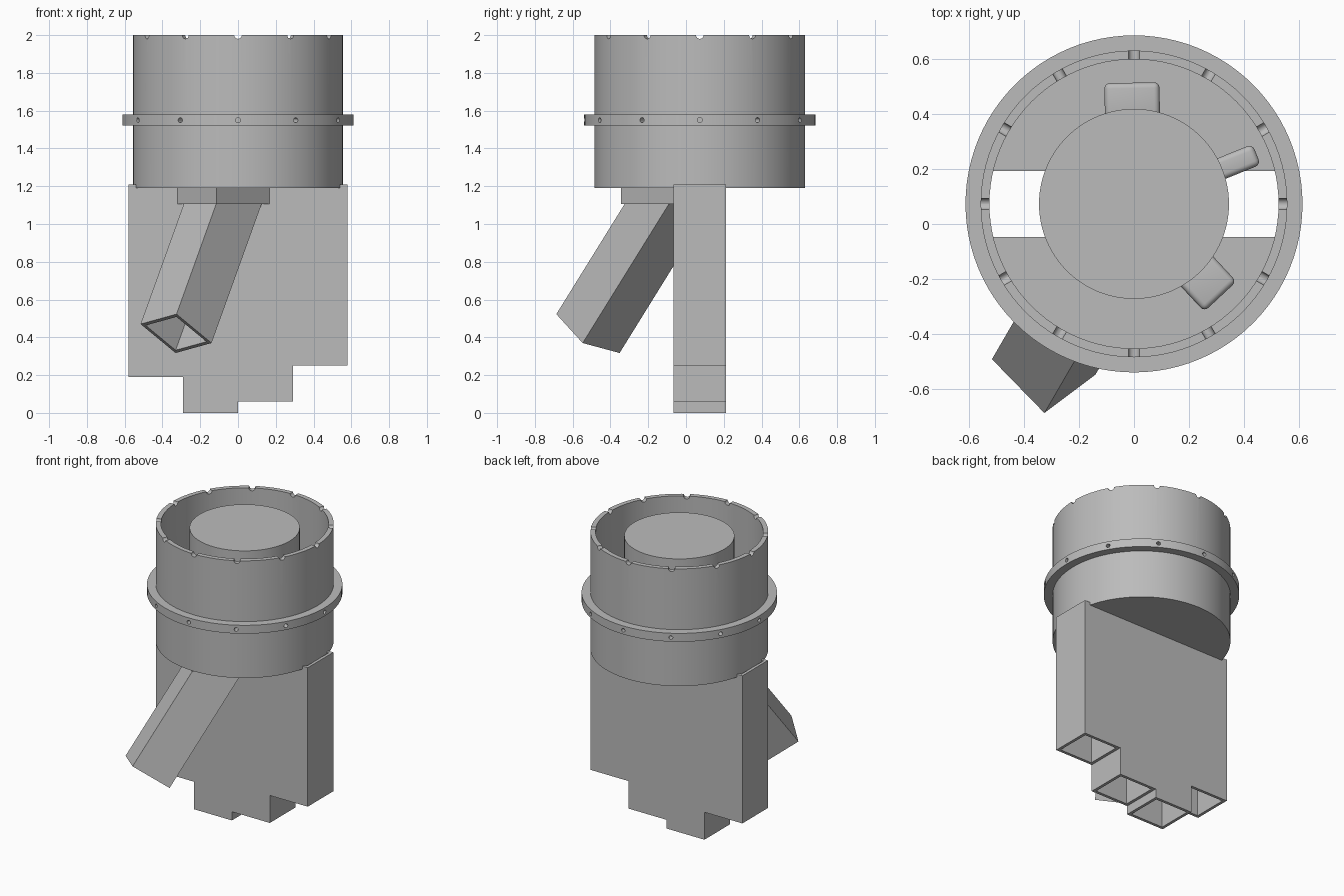
import bpy, bmesh, math
from mathutils import Matrix, Vector

cube = bpy.data.objects.get("Cube")
if cube:
    bpy.data.objects.remove(cube, do_unlink=True)

grey = bpy.data.materials.new("plain grey")
grey.use_nodes = True
colour = (0.5, 0.5, 0.5, 1)
grey.diffuse_color = colour
grey.node_tree.nodes["Principled BSDF"].inputs["Base Color"].default_value = colour

CY = 0.073          # shared axis of drum and chutes
TOP, BASE, FLOOR = 2.0, 1.19, 1.212
WALL = 0.02


def finish(name, bm):
    bmesh.ops.recalc_face_normals(bm, faces=bm.faces)
    mesh = bpy.data.meshes.new(name)
    bm.to_mesh(mesh)
    bm.free()
    mesh.materials.append(grey)
    ob = bpy.data.objects.new(name, mesh)
    bpy.context.collection.objects.link(ob)
    return ob


def circle(r, n=96):
    return [(r * math.cos(2 * math.pi * i / n), CY + r * math.sin(2 * math.pi * i / n)) for i in range(n)]


def rect(cx, cy, hx, hy):
    return [(cx - hx, cy - hy), (cx + hx, cy - hy), (cx + hx, cy + hy), (cx - hx, cy + hy)]


def prism_bm(pts, z0, z1):
    bm = bmesh.new()
    face = bm.faces.new([bm.verts.new((x, y, z0)) for x, y in pts])
    out = bmesh.ops.extrude_face_region(bm, geom=[face])
    verts = [g for g in out["geom"] if isinstance(g, bmesh.types.BMVert)]
    bmesh.ops.translate(bm, verts=verts, vec=(0, 0, z1 - z0))
    return bm


def hollow_bm(outer, inner, z0, z1):
    bm = bmesh.new()
    loops = [[bm.verts.new((x, y, z)) for x, y in pts]
             for pts, z in ((outer, z0), (outer, z1), (inner, z1), (inner, z0))]
    n = len(outer)
    for a in range(4):
        p, q = loops[a], loops[(a + 1) % 4]
        for i in range(n):
            j = (i + 1) % n
            bm.faces.new((p[i], p[j], q[j], q[i]))
    return bm


def cut(ob, cutter):
    cutter.hide_render = True
    mod = ob.modifiers.new("cut", 'BOOLEAN')
    mod.operation, mod.solver, mod.object = 'DIFFERENCE', 'EXACT', cutter
    bpy.context.view_layer.objects.active = ob
    bpy.ops.object.modifier_apply(modifier=mod.name)
    bpy.data.objects.remove(cutter, do_unlink=True)


def smooth(ob):
    bpy.ops.object.select_all(action='DESELECT')
    ob.select_set(True)
    bpy.context.view_layer.objects.active = ob
    bpy.ops.object.shade_smooth_by_angle(angle=math.radians(30))


def radial_pins(name, radius, r0, r1, z):
    # twelve round pins pointing outwards
    bm = bmesh.new()
    for i in range(12):
        m = (Matrix.Translation((0, CY, z)) @ Matrix.Rotation(i * math.pi / 6, 4, 'Z')
             @ Matrix.Translation(((r0 + r1) / 2, 0, 0)) @ Matrix.Rotation(math.pi / 2, 4, 'Y'))
        bmesh.ops.create_cone(bm, cap_ends=True, segments=16, radius1=radius, radius2=radius,
                              depth=r1 - r0, matrix=m)
    return finish(name, bm)


# Drum wall with notched rim
drum = finish("drum_wall", hollow_bm(circle(0.557), circle(0.525), BASE, TOP))
cut(drum, radial_pins("notch_cutter", 0.02, 0.48, 0.6, TOP))
smooth(drum)

# Flange with radial screw holes
flange = finish("flange", hollow_bm(circle(0.612), circle(0.55), 1.522, 1.58))
cut(flange, radial_pins("hole_cutter", 0.013, 0.565, 0.65, 1.55))
smooth(flange)

# Floor, open above the chutes
floor = finish("drum_floor", prism_bm(circle(0.54), BASE, FLOOR))
cut(floor, finish("floor_cutter", prism_bm(rect(0, CY, 0.7, 0.12), 1, 1.4)))
smooth(floor)

# Central column
smooth(finish("central_column", prism_bm(circle(0.345), FLOOR, 1.97)))

# Small rounded guides on the floor around the column
for name, angle, width, reach in (("back_guide", 91, 0.2, 0.44),
                                  ("side_guide", 22, 0.08, 0.48),
                                  ("front_guide", -47, 0.16, 0.46)):
    bm = prism_bm(rect((0.3 + reach) / 2, 0, (reach - 0.3) / 2, width / 2), FLOOR - 0.01, FLOOR + 0.07)
    bmesh.ops.rotate(bm, verts=bm.verts, matrix=Matrix.Rotation(math.radians(angle), 3, 'Z'))
    bmesh.ops.translate(bm, verts=bm.verts, vec=(0, CY, 0))
    bmesh.ops.bevel(bm, geom=list(bm.edges), offset=0.02, segments=4, profile=0.5, affect='EDGES')
    smooth(finish(name, bm))

# Four rectangular chutes side by side, with stepped lower ends
for i, low in enumerate((0.19, 0.0, 0.06, 0.25)):
    x = -0.435 + 0.29 * i
    finish(f"straight_chute_{i + 1}",
           hollow_bm(rect(x, CY, 0.145, 0.14), rect(x, CY, 0.145 - WALL, 0.14 - WALL), low, 1.21))

# Slanted square chute, trimmed against the straight chutes and the collar
w = Vector((0.36, 0.62, 1)).normalized()
u = Vector((0.188, -0.195, 0.05))
u = (u - w * u.dot(w)).normalized()
v = w.cross(u)
frame = Matrix((u, v, w)).transposed().to_4x4()
bm = hollow_bm(rect(0, 0, 0.139, 0.139), rect(0, 0, 0.139 - WALL, 0.139 - WALL), 0, 1.3)
bm.transform(Matrix.Translation((-0.328, -0.519, 0.42)) @ frame)
for co, no in (((0, -0.06, 0), (0, 1, 0)), ((0, 0, 1.106), (0, 0, 1))):
    bmesh.ops.bisect_plane(bm, geom=bm.verts[:] + bm.edges[:] + bm.faces[:],
                           plane_co=co, plane_no=no, clear_outer=True)
finish("slanted_chute", bm)

# Collar joining the slanted chute to the drum
finish("slanted_chute_collar",
       prism_bm([(-0.325, -0.06), (-0.115, -0.345), (0.175, -0.06)], 1.105, BASE + 0.005))
